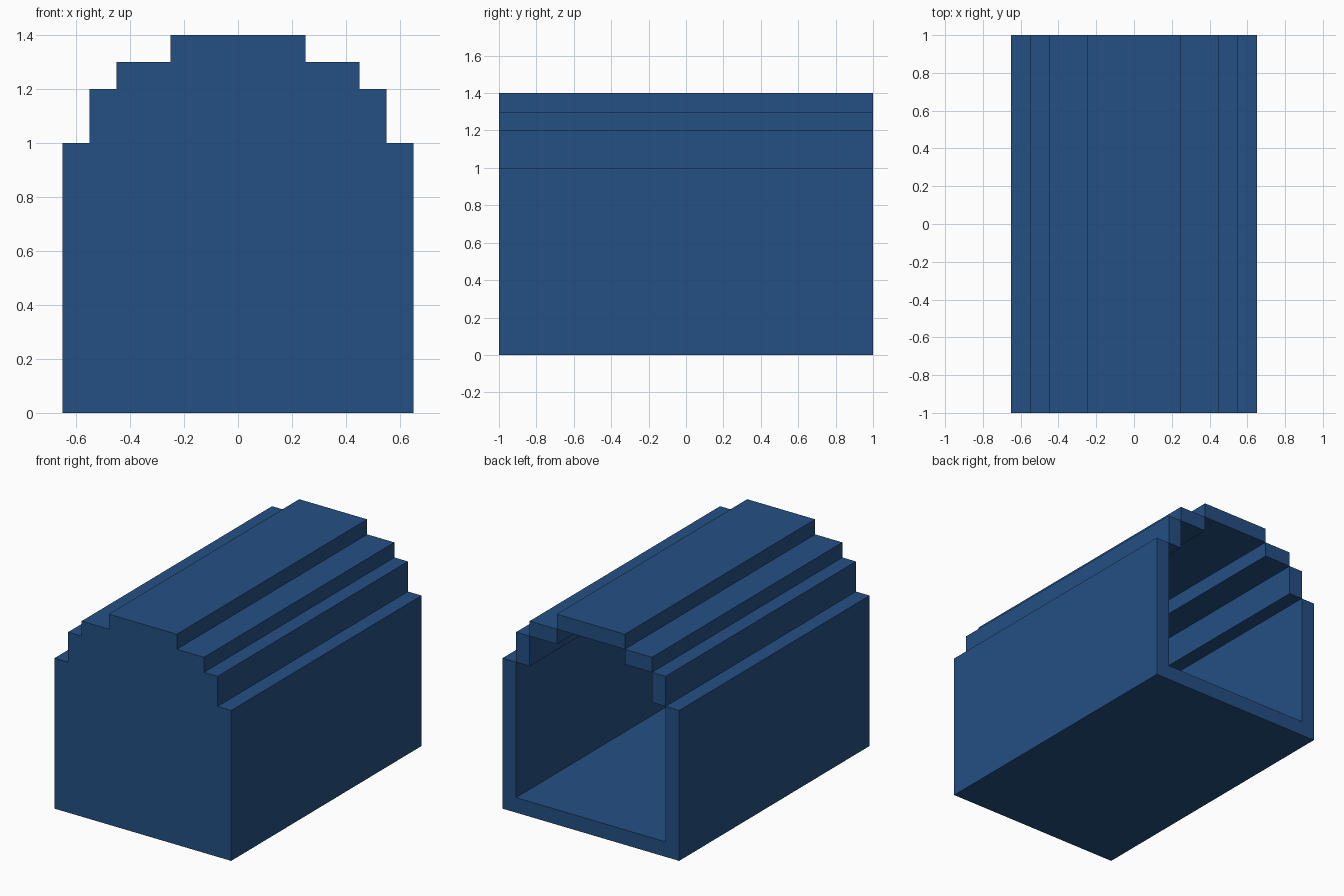
import bpy, bmesh

if "Cube" in bpy.data.objects:
    bpy.data.objects.remove(bpy.data.objects["Cube"])

blue = bpy.data.materials.new("blue")
blue.diffuse_color = (0.018, 0.08, 0.23, 1)
blue.use_nodes = True
blue.node_tree.nodes["Principled BSDF"].inputs["Base Color"].default_value = blue.diffuse_color

T = 0.1                      # wall thickness
FRONT, BACK = -1.0, 1.0


def extrude_profile(name, points, y0, y1):
    """Extrude a closed xz outline from y0 to y1."""
    bm = bmesh.new()
    face = bm.faces.new([bm.verts.new((x, y0, z)) for x, z in points])
    ext = bmesh.ops.extrude_face_region(bm, geom=[face])
    verts = [v for v in ext["geom"] if isinstance(v, bmesh.types.BMVert)]
    bmesh.ops.translate(bm, verts=verts, vec=(0, y1 - y0, 0))
    bmesh.ops.recalc_face_normals(bm, faces=bm.faces)
    mesh = bpy.data.meshes.new(name)
    bm.to_mesh(mesh)
    bm.free()
    mesh.materials.append(blue)
    obj = bpy.data.objects.new(name, mesh)
    bpy.context.collection.objects.link(obj)
    return obj


def mirrored(half):
    """Complete a right-hand outline with its left-hand reflection."""
    return half + [(-x, z) for x, z in reversed(half)]


# Closed stepped front wall
extrude_profile("front_wall", mirrored([
    (0.65, 0), (0.65, 1), (0.55, 1), (0.55, 1.2),
    (0.45, 1.2), (0.45, 1.3), (0.25, 1.3), (0.25, 1.4)]), FRONT, FRONT + T)

# Floor and side walls as one U-shaped channel, open at the back
extrude_profile("floor_and_walls", mirrored([
    (0.55, T), (0.55, 1), (0.65, 1), (0.65, 0)]), FRONT + T, BACK)

# Stepped roof slabs, each touching the next along an edge
for name, x0, x1, z0, z1 in [("lower_roof_step", 0.45, 0.55, 1.0, 1.2),
                             ("upper_roof_step", 0.25, 0.45, 1.2, 1.3)]:
    for side, s in (("right", 1), ("left", -1)):
        extrude_profile(f"{name}_{side}",
                        [(s * x0, z0), (s * x1, z0), (s * x1, z1), (s * x0, z1)],
                        FRONT + T, BACK)

# Flat top of the roof
extrude_profile("roof_top", mirrored([(0.25, 1.3), (0.25, 1.4)]), FRONT + T, BACK)
